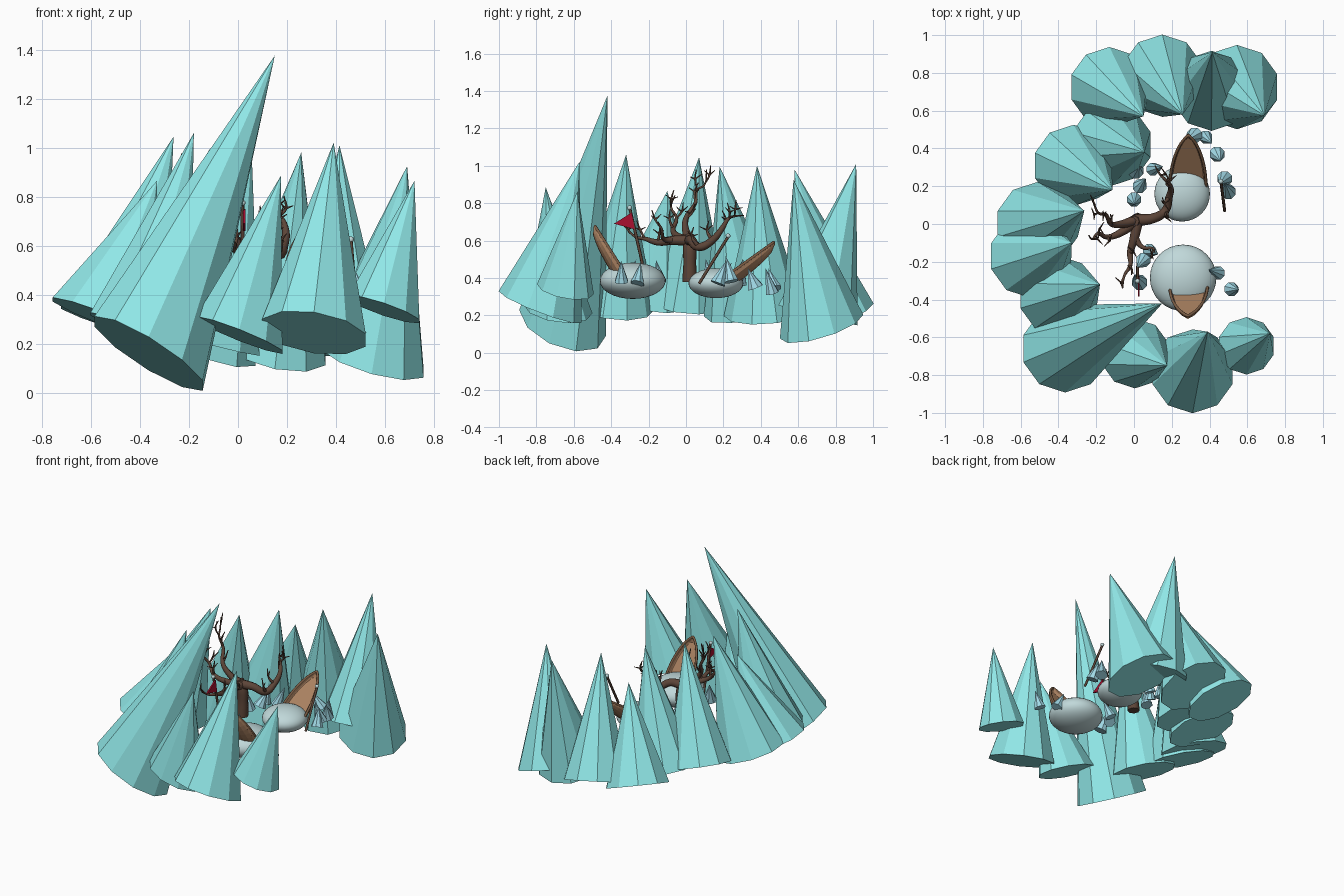
import bpy, math, random
from mathutils import Vector

if "Cube" in bpy.data.objects:
    bpy.data.objects.remove(bpy.data.objects["Cube"])
random.seed(5)


def mat(name, c):
    m = bpy.data.materials.new(name)
    m.diffuse_color = (*c, 1)
    m.use_nodes = True
    m.node_tree.nodes["Principled BSDF"].inputs["Base Color"].default_value = m.diffuse_color
    return m


ICE = mat("ice", (0.28, 0.80, 0.80))
SNOW = mat("snow", (0.53, 0.69, 0.70))
CRYSTAL = mat("crystal", (0.36, 0.70, 0.80))
BARK = mat("bark", (0.11, 0.06, 0.04))
WOOD = mat("wood", (0.40, 0.22, 0.12))
RIM = mat("rim_wood", (0.20, 0.11, 0.06))
RED = mat("red_cloth", (0.40, 0.005, 0.03))


def mesh(name, verts, faces, m):
    me = bpy.data.meshes.new(name)
    me.from_pydata(verts, [], faces)
    ob = bpy.data.objects.new(name, me)
    bpy.context.collection.objects.link(ob)
    me.materials.append(m)
    return ob


def spike(name, apex, centre, r, m, sides=10, kx=1.5, ky=1.5):
    """Faceted cone leaning from centre to apex, with a tilted base."""
    a, c = Vector(apex), Vector(centre)
    sx, sy = (a.x - c.x) / (a.z - c.z) * kx, (a.y - c.y) / (a.z - c.z) * ky
    vs = [a]
    for i in range(sides):
        t = 2 * math.pi * (i + 0.5) / sides
        dx, dy = r * math.cos(t), r * math.sin(t)
        vs.append(c + Vector((dx, dy, -sx * dx - sy * dy)))
    fs = [(0, i + 1, (i + 1) % sides + 1) for i in range(sides)]
    fs.append(tuple(range(sides, 0, -1)))
    return mesh(name, vs, fs, m)


def tube(name, chains, m):
    """Tapered round branches, each a list of (x, y, z, radius)."""
    cu = bpy.data.curves.new(name, 'CURVE')
    cu.dimensions = '3D'
    cu.bevel_depth = 1.0
    cu.bevel_resolution = 2
    cu.resolution_u = 4
    cu.use_fill_caps = True
    for pts in chains:
        s = cu.splines.new('BEZIER')
        s.bezier_points.add(len(pts) - 1)
        for p, q in zip(s.bezier_points, pts):
            p.co, p.radius = q[:3], q[3]
            p.handle_left_type = p.handle_right_type = 'AUTO'
    cu.materials.append(m)
    ob = bpy.data.objects.new(name, cu)
    bpy.context.collection.objects.link(ob)
    return ob


def ball(name, loc, rx, rz, m, seg=24):
    bpy.ops.mesh.primitive_uv_sphere_add(segments=seg, ring_count=seg // 2, location=loc)
    ob = bpy.context.object
    ob.name, ob.scale = name, (rx, rx, rz)
    ob.data.materials.append(m)
    bpy.ops.object.shade_smooth()
    return ob


# Ring of large ice spikes: apex, base centre, radius, base tilt factors
spikes = [
    ((0.15, -0.42, 1.375), (-0.365, -0.66, 0.16), 0.232, 1.4, 1.5),
    ((-0.18, -0.32, 1.06), (-0.40, -0.38, 0.25), 0.212, 1.3, 1.3),
    ((-0.33, -0.10, 0.865), (-0.545, -0.17, 0.30), 0.222, 1.0, 1.0),
    ((-0.263, 0.07, 1.045), (-0.51, 0.0, 0.28), 0.223, 1.0, 1.0),
    ((-0.115, 0.18, 0.995), (-0.32, 0.31, 0.24), 0.215, 1.2, 1.2),
    ((0.055, 0.38, 1.0), (-0.12, 0.42, 0.21), 0.218, 1.2, 1.2),
    ((0.05, 0.57, 0.82), (-0.13, 0.725, 0.20), 0.212, 1.2, 1.2),
    ((0.258, 0.58, 0.98), (0.15, 0.785, 0.18), 0.218, 1.5, 1.5),
    ((0.414, 0.91, 1.01), (0.41, 0.705, 0.20), 0.212, 1.5, 1.0),
    ((0.69, 0.575, 0.925), (0.545, 0.725, 0.14), 0.223, 1.5, 1.5),
    ((0.72, -0.58, 0.865), (0.595, -0.645, 0.34), 0.152, 1.4, 1.4),
    ((0.39, -0.57, 1.02), (0.31, -0.78, 0.245), 0.222, 1.4, 1.4),
    ((0.175, -0.75, 0.885), (0.005, -0.685, 0.235), 0.185, 1.5, -1.3),
]
for i, (a, c, r, kx, ky) in enumerate(spikes):
    spike(f"ice_spike_{i + 1}", a, c, r, ICE, 10, kx, ky)

# Little crystals between the snow mounds and the ring
small = [(.01, .28, .37), (.03, .20, .38), (.10, .29, .37), (.0, .13, .38), (.32, .47, .34),
         (.38, .46, .32), (.44, .37, .35), (.48, .24, .38), (.50, .17, .37), (.03, -.31, .37),
         (.08, -.14, .38), (.05, -.19, .38), (.445, -.26, .37), (.515, -.345, .38)]
for i, p in enumerate(small):
    top = (p[0] + random.uniform(-.05, .06), p[1] + random.uniform(-.05, .05), p[2] + random.uniform(.10, .14))
    spike(f"small_crystal_{i + 1}", top, p, random.uniform(.035, .043), CRYSTAL, 8, 1, 1)

# Snow mounds
ball("snow_mound_front", (0.26, -0.285, 0.385), 0.176, 0.097, SNOW, 32)
ball("snow_mound_back", (0.255, 0.16, 0.372), 0.147, 0.08, SNOW, 32)


# Half-sunk boats: hull shell plus a rim
def boat(name, base, tip, face, w, depth):
    b, t = Vector(base), Vector(tip)
    u = (t - b).normalized()
    side = Vector((1, 0, 0))
    n = side.cross(u).normalized()
    if n.dot(Vector(face)) < 0:
        n = -n
    rows, cols = 10, 9
    vs, rim = [], []
    for i in range(rows):
        s = i / (rows - 1)
        f = max(0.02, (1 - s ** 2.4) ** 0.75)
        c = b.lerp(t, s)
        ring = []
        for j in range(cols):
            a = math.pi * j / (cols - 1)
            ring.append(c + side * (w * f * math.cos(a)) - n * (depth * f ** 0.6 * math.sin(a)))
        vs += ring
        rim.append((ring[0], ring[-1]))
    fs = [(i * cols + j, i * cols + j + 1, (i + 1) * cols + j + 1, (i + 1) * cols + j)
          for i in range(rows - 1) for j in range(cols - 1)]
    ob = mesh(name + "_hull", vs, fs, WOOD)
    mod = ob.modifiers.new("thickness", 'SOLIDIFY')
    mod.thickness, mod.offset = 0.012, 0
    path = [p for p, q in rim] + [q for p, q in reversed(rim)]
    tube(name + "_rim", [[(*p, 0.008) for p in path]], RIM)
    # Inner deck boards
    deck = [v - n * 0.02 for pair in rim for v in pair]
    mesh(name + "_deck", deck, [(2 * i, 2 * i + 1, 2 * i + 3, 2 * i + 2) for i in range(rows - 1)], WOOD)


boat("back_boat", (0.285, 0.16, 0.37), (0.288, 0.468, 0.59), (0, -1, 1), 0.097, 0.06)
boat("front_boat", (0.29, -0.31, 0.40), (0.285, -0.485, 0.675), (0, 1, 1), 0.1, 0.055)

# Plain pole and flag pole with round tips
tube("plain_pole", [[(.48, .07, .37, .008), (.46, .225, .62, .008)]], BARK)
ball("plain_pole_tip", (.46, .225, .625), .013, .013, SNOW, 12)
tube("flag_pole", [[(.02, -.22, .42, .008), (.018, -.30, .77, .008)]], BARK)
ball("flag_pole_tip", (.018, -.302, .775), .013, .013, SNOW, 12)
flag = mesh("flag", [(.02, -.29, .75), (.02, -.275, .66), (.02, -.385, .69)], [(0, 1, 2)], RED)
flag.modifiers.new("thickness", 'SOLIDIFY').thickness = 0.01

# Bare twisted tree
tube("tree_trunk", [[(.02, .02, .38, .040), (.025, .02, .48, .034), (.02, .02, .56, .037), (.0, .015, .63, .028)]], BARK)
branches = [
    [(.02, .02, .60, .032), (.10, .03, .60, .026), (.165, .07, .565, .023), (.185, .14, .60, .020),
     (.195, .19, .66, .015), (.17, .23, .72, .009), (.14, .26, .73, .006), (.11, .31, .735, .003)],
    [(.01, .02, .60, .03), (-.06, .0, .65, .021), (-.12, .0, .72, .014), (-.15, .05, .80, .010),
     (-.19, .06, .87, .007), (-.21, .10, .90, .005), (-.21, .11, .98, .003)],
    [(.0, .01, .60, .03), (-.06, -.04, .62, .021), (-.14, -.07, .66, .014), (-.19, -.05, .72, .009),
     (-.22, -.08, .78, .006), (-.24, -.06, .84, .003)],
    [(.02, .02, .60, .03), (.0, -.08, .60, .024), (-.02, -.15, .59, .017), (-.02, -.22, .61, .011),
     (-.05, -.27, .62, .007), (-.06, -.34, .69, .003)],
    [(.0, -.06, .60, .02), (.04, -.12, .61, .012), (.10, -.13, .66, .007), (.11, -.15, .70, .003)],
]
tube("tree_branches", branches, BARK)

# Forked twigs grown from the outer joints of each branch
twigs = []
for br in branches:
    for q in br[2:-1]:
        d = Vector((random.uniform(-.6, .6), random.uniform(-.9, .9), random.uniform(.4, 1.2))) * .07
        p = Vector(q[:3])
        m1 = p + d * .7
        m2 = m1 + Vector((random.uniform(-.02, .02), random.uniform(-.02, .02), .05))
        twigs.append([(*p, q[3] * .6), (*m1, .006), (*m2, .0025)])
        for sgn in (-1, 1):
            e = m1 + Vector((random.uniform(-.03, .03), sgn * random.uniform(.02, .04), random.uniform(.01, .03)))
            twigs.append([(*m1, .005), (*e, .002)])
tube("tree_twigs", twigs, BARK)
